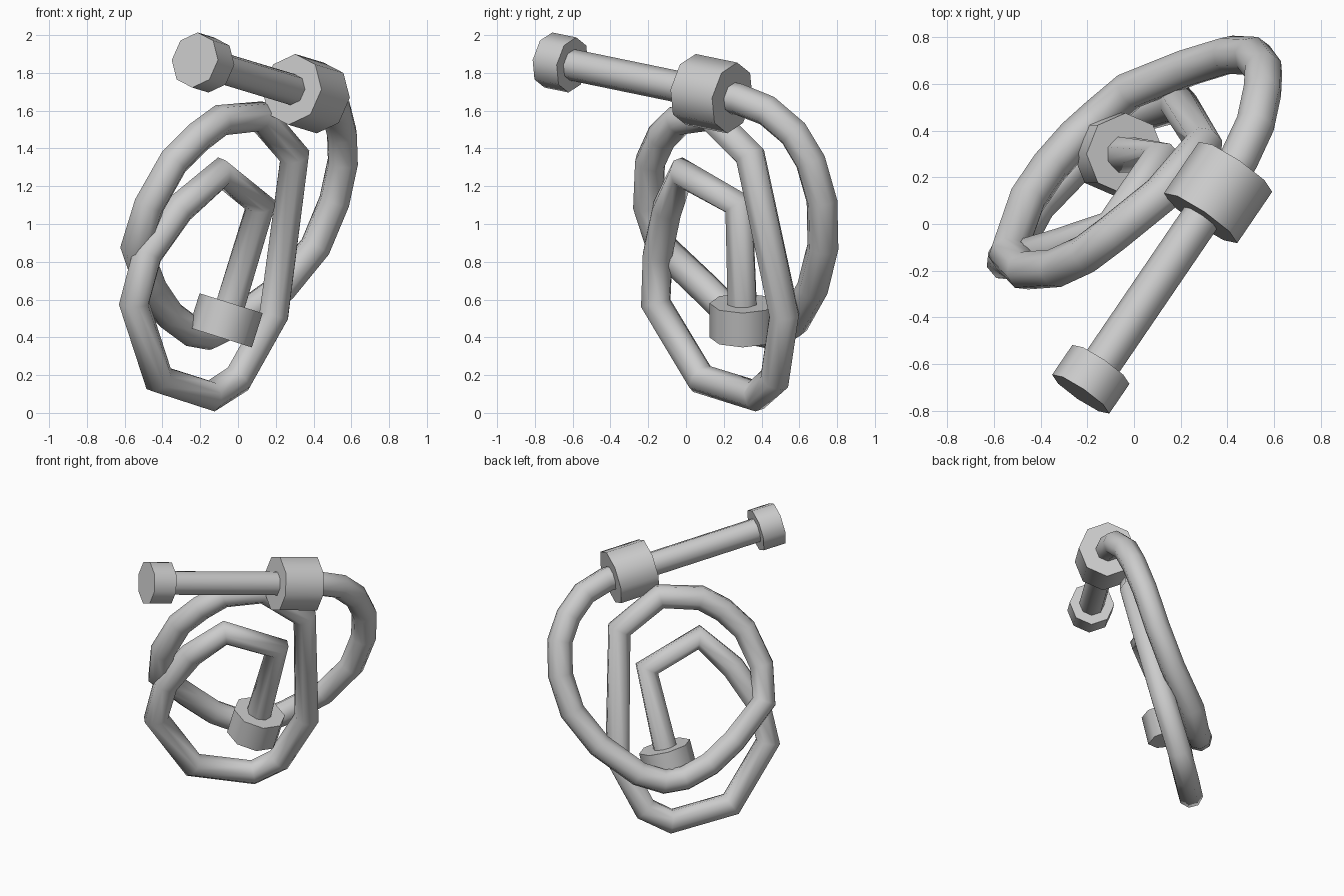
import bpy
from mathutils import Vector

if "Cube" in bpy.data.objects:
    bpy.data.objects.remove(bpy.data.objects["Cube"])

grey = bpy.data.materials.new("light grey")
grey.diffuse_color = (0.6, 0.6, 0.6, 1)
grey.use_nodes = True
grey.node_tree.nodes["Principled BSDF"].inputs["Base Color"].default_value = grey.diffuse_color

# Centre line of the hose: straight handle, outer loop, upper loop, lower loop, inner hook
path = [
    (-0.185, -0.665, 1.855), (0.36, 0.135, 1.69), (0.45, 0.28, 1.66),
    (0.52, 0.43, 1.60), (0.55, 0.57, 1.48), (0.555, 0.66, 1.33),
    (0.51, 0.72, 1.12), (0.41, 0.725, 0.88), (0.23, 0.67, 0.66),
    (-0.02, 0.57, 0.48), (-0.15, 0.46, 0.415), (-0.25, 0.37, 0.435),
    (-0.365, 0.24, 0.52), (-0.46, 0.10, 0.66), (-0.54, -0.13, 0.88),
    (-0.47, -0.20, 1.10), (-0.34, -0.19, 1.33), (-0.21, -0.13, 1.46),
    (-0.09, -0.04, 1.55), (0.12, 0.13, 1.57), (0.30, 0.34, 1.36),
    (0.19, 0.52, 0.52), (0.0, 0.47, 0.18), (-0.14, 0.37, 0.09),
    (-0.42, 0.08, 0.18), (-0.55, -0.16, 0.58), (-0.48, -0.15, 0.84),
    (-0.31, -0.10, 1.08), (-0.09, -0.02, 1.27), (0.12, 0.28, 1.10),
    (-0.065, 0.30, 0.49),
]


def finish(obj, name):
    obj.name = name
    obj.data.materials.clear()
    obj.data.materials.append(grey)
    bpy.ops.object.select_all(action='DESELECT')
    obj.select_set(True)
    bpy.context.view_layer.objects.active = obj


# Hose tube
curve = bpy.data.curves.new("hose", 'CURVE')
curve.dimensions = '3D'
curve.bevel_depth = 0.084
curve.bevel_resolution = 2
curve.use_fill_caps = True
spline = curve.splines.new('POLY')
spline.points.add(len(path) - 1)
for point, co in zip(spline.points, path):
    point.co = (*co, 1)
spline.use_smooth = True
hose = bpy.data.objects.new("hose", curve)
bpy.context.collection.objects.link(hose)
finish(hose, "hose")
bpy.ops.object.convert(target='MESH')
bpy.ops.object.shade_smooth_by_angle(angle=1.2)


def fitting(name, centre, axis, radius, length):
    """Eight-sided collar lying along an axis."""
    turn = Vector(axis).to_track_quat('Z', 'Y').to_euler()
    bpy.ops.mesh.primitive_cylinder_add(vertices=8, radius=radius, depth=length,
                                        location=centre, rotation=turn)
    finish(bpy.context.object, name)
    bpy.ops.object.shade_smooth_by_angle(angle=1.0)


handle_axis = Vector(path[1]) - Vector(path[0])
fitting("handle_cap", path[0], handle_axis, 0.148, 0.156)
fitting("hose_collar", path[1], handle_axis, 0.19, 0.27)
fitting("nozzle", path[-1], (0.3, 0, 0.95), 0.175, 0.19)
